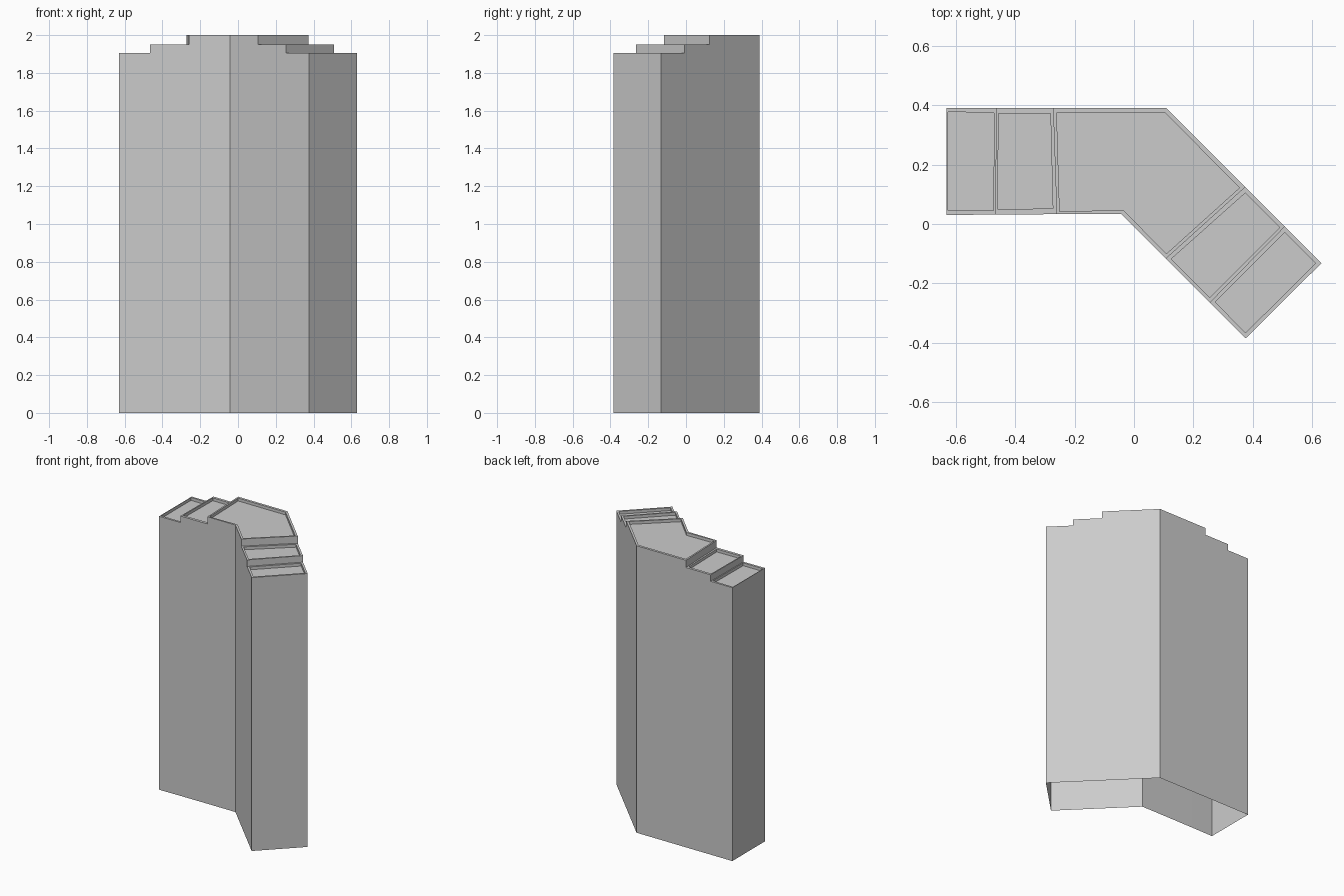
import bpy, bmesh

if "Cube" in bpy.data.objects:
    bpy.data.objects.remove(bpy.data.objects["Cube"])

LOW, MID, TOP = 1.905, 1.95, 2.0
RECESS = 0.02

# Key footprint points: bent slab with two dividing lines on each wing
A, B, C = (-0.63, 0.39), (0.108, 0.39), (0.63, -0.132)
D, E, F = (0.375, -0.385), (-0.043, 0.033), (-0.63, 0.03)
P1, P2 = (-0.467, 0.032), (-0.463, 0.39)
Q1, Q2 = (-0.26, 0.033), (-0.272, 0.39)
R1, R2 = (0.107, -0.117), (0.374, 0.124)
S1, S2 = (0.255, -0.265), (0.507, -0.009)


def tier(name, top, outer, inner, bases):
    """Open-bottomed block with a parapet rim and sunken roof.
    bases gives the foot height of each wall (None = no wall)."""
    bm = bmesh.new()
    n = len(outer)

    def quad(a, b, za, zb, c, d):
        pts = [(*a, za), (*b, za), (*c, zb), (*d, zb)]
        bm.faces.new([bm.verts.new(p) for p in pts])

    floor = top - RECESS
    for i in range(n):
        j = (i + 1) % n
        if bases[i] is not None:
            quad(outer[i], outer[j], bases[i], top, outer[j], outer[i])
        quad(outer[i], outer[j], top, top, inner[j], inner[i])
        quad(inner[i], inner[j], top, floor, inner[j], inner[i])
    bm.faces.new([bm.verts.new((*p, floor)) for p in inner])
    bmesh.ops.remove_doubles(bm, verts=bm.verts, dist=0.0001)
    mesh = bpy.data.meshes.new(name)
    bm.to_mesh(mesh)
    bm.free()
    obj = bpy.data.objects.new(name, mesh)
    bpy.context.collection.objects.link(obj)


# Left wing, two steps
tier("left_low_block", LOW, [F, P1, P2, A],
     [(-0.626, 0.046), (-0.473, 0.046), (-0.47, 0.374), (-0.626, 0.377)],
     [0, None, 0, 0])
tier("left_middle_block", MID, [P1, Q1, Q2, P2],
     [(-0.459, 0.05), (-0.273, 0.052), (-0.281, 0.372), (-0.455, 0.372)],
     [0, None, 0, LOW])

# Tall corner block
tier("corner_block", TOP, [Q1, E, R1, R2, B, Q2],
     [(-0.25, 0.042), (-0.036, 0.047), (0.109, -0.1), (0.355, 0.122),
      (0.105, 0.373), (-0.26, 0.373)],
     [0, 0, MID, 0, 0, MID])

# Right wing, two steps
tier("right_middle_block", MID, [R1, S1, S2, R2],
     [(0.125, -0.118), (0.255, -0.247), (0.49, -0.012), (0.374, 0.104)],
     [0, None, 0, None])
tier("right_low_block", LOW, [S1, D, C, S2],
     [(0.273, -0.262), (0.375, -0.366), (0.611, -0.132), (0.507, -0.029)],
     [0, 0, 0, None])
# Risers where the right wing steps down
bm = bmesh.new()
bm.faces.new([bm.verts.new(p) for p in
              [(*S1, LOW), (*S2, LOW), (*S2, MID), (*S1, MID)]])
mesh = bpy.data.meshes.new("right_step_riser")
bm.to_mesh(mesh)
bm.free()
bpy.context.collection.objects.link(bpy.data.objects.new("right_step_riser", mesh))
